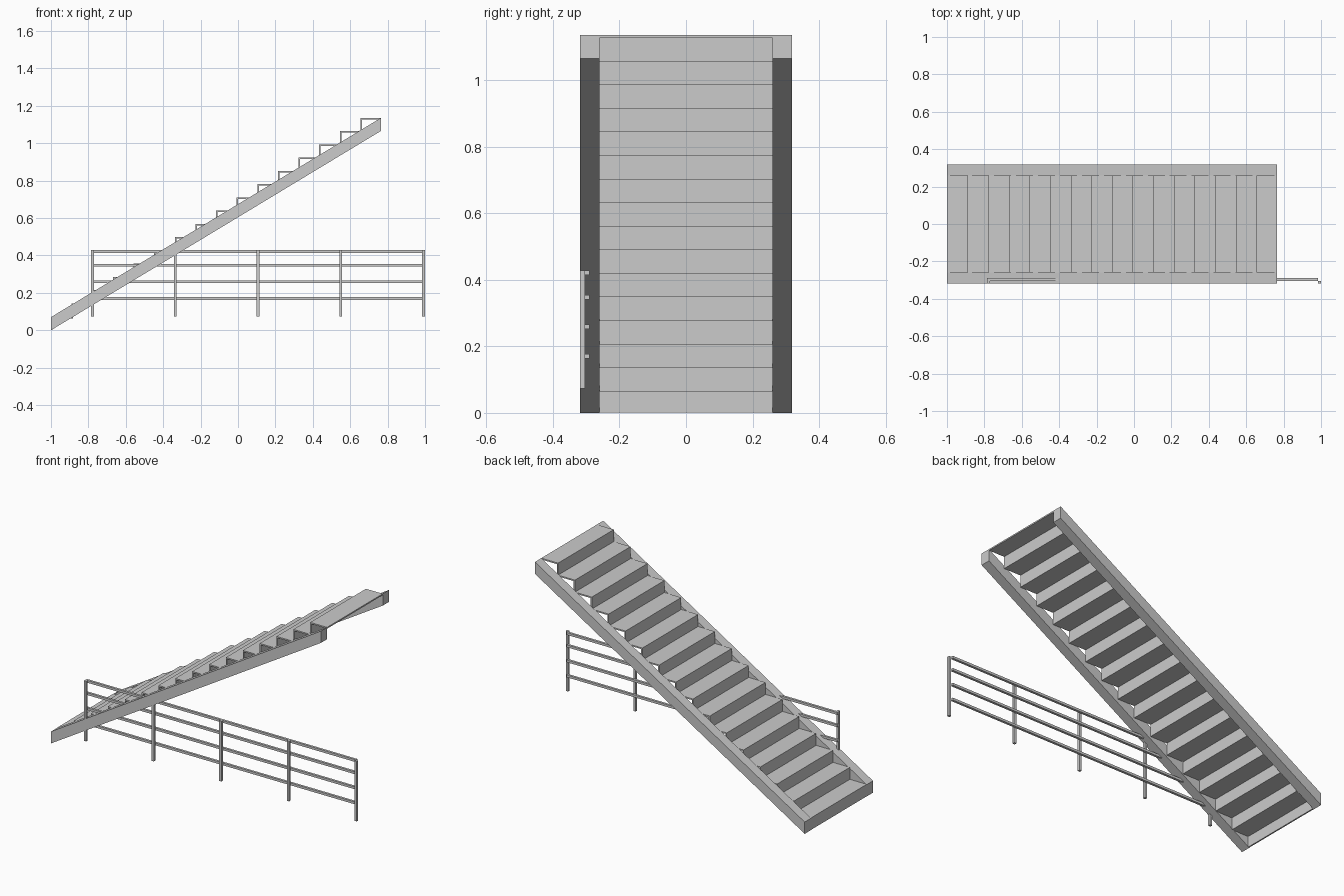
import bpy
import bmesh
from mathutils import Vector

if "Cube" in bpy.data.objects:
    bpy.data.objects.remove(bpy.data.objects["Cube"])

grey = bpy.data.materials.new("light_grey")
grey.diffuse_color = (0.6, 0.6, 0.6, 1)
grey.use_nodes = True
grey.node_tree.nodes["Principled BSDF"].inputs["Base Color"].default_value = grey.diffuse_color


def finish(name, bm):
    bmesh.ops.recalc_face_normals(bm, faces=bm.faces)
    mesh = bpy.data.meshes.new(name)
    bm.to_mesh(mesh)
    bm.free()
    mesh.materials.append(grey)
    obj = bpy.data.objects.new(name, mesh)
    bpy.context.collection.objects.link(obj)
    return obj


def prism(name, profile, y0, y1):
    """Extrude an x-z outline from y0 to y1."""
    bm = bmesh.new()
    face = bm.faces.new([bm.verts.new((x, y0, z)) for x, z in profile])
    ext = bmesh.ops.extrude_face_region(bm, geom=[face])
    verts = [g for g in ext["geom"] if isinstance(g, bmesh.types.BMVert)]
    bmesh.ops.translate(bm, verts=verts, vec=Vector((0, y1 - y0, 0)))
    return finish(name, bm)


def box(name, x0, x1, y0, y1, z0, z1):
    return prism(name, [(x0, z0), (x1, z0), (x1, z1), (x0, z1)], y0, y1)


X0, X1 = -1.0, 0.765          # stair ends
TOP, DEPTH = 1.136, 0.07      # stair height, stringer end height
OUT, INN = 0.319, 0.26        # stringer outer and inner faces
STEPS, T = 16, 0.008          # step count, plate thickness
RUN = (X1 - X0) / STEPS
RISE = (TOP - 0.072) / (STEPS - 1)

# Sloping side stringers with vertical ends
outline = [(X0, 0), (X1, TOP - DEPTH), (X1, TOP), (X0, DEPTH)]
prism("stringer_front", outline, -OUT, -INN)
prism("stringer_back", outline, INN, OUT)

# Thin treads and risers
for i in range(STEPS):
    x = X0 + i * RUN
    z = 0.072 + i * RISE
    box(f"tread_{i + 1}", x, min(x + RUN + T, X1), -INN, INN, z - T, z)
    box(f"riser_{i + 1}", x, x + T, -INN, INN, max(z - RISE, 0), z - T)

# Level railing: posts outside, rails behind them
W = 0.015
for i in range(5):
    x = -0.778 + i * 0.4425
    box(f"railing_post_{i + 1}", x - W / 2, x + W / 2, -0.3185, -0.304, 0.073, 0.428)
for i, z in enumerate((0.17, 0.259, 0.348, 0.421)):
    box(f"railing_rail_{i + 1}", -0.7855, 0.985, -0.304, -0.29, z - 0.007, z + 0.007)
